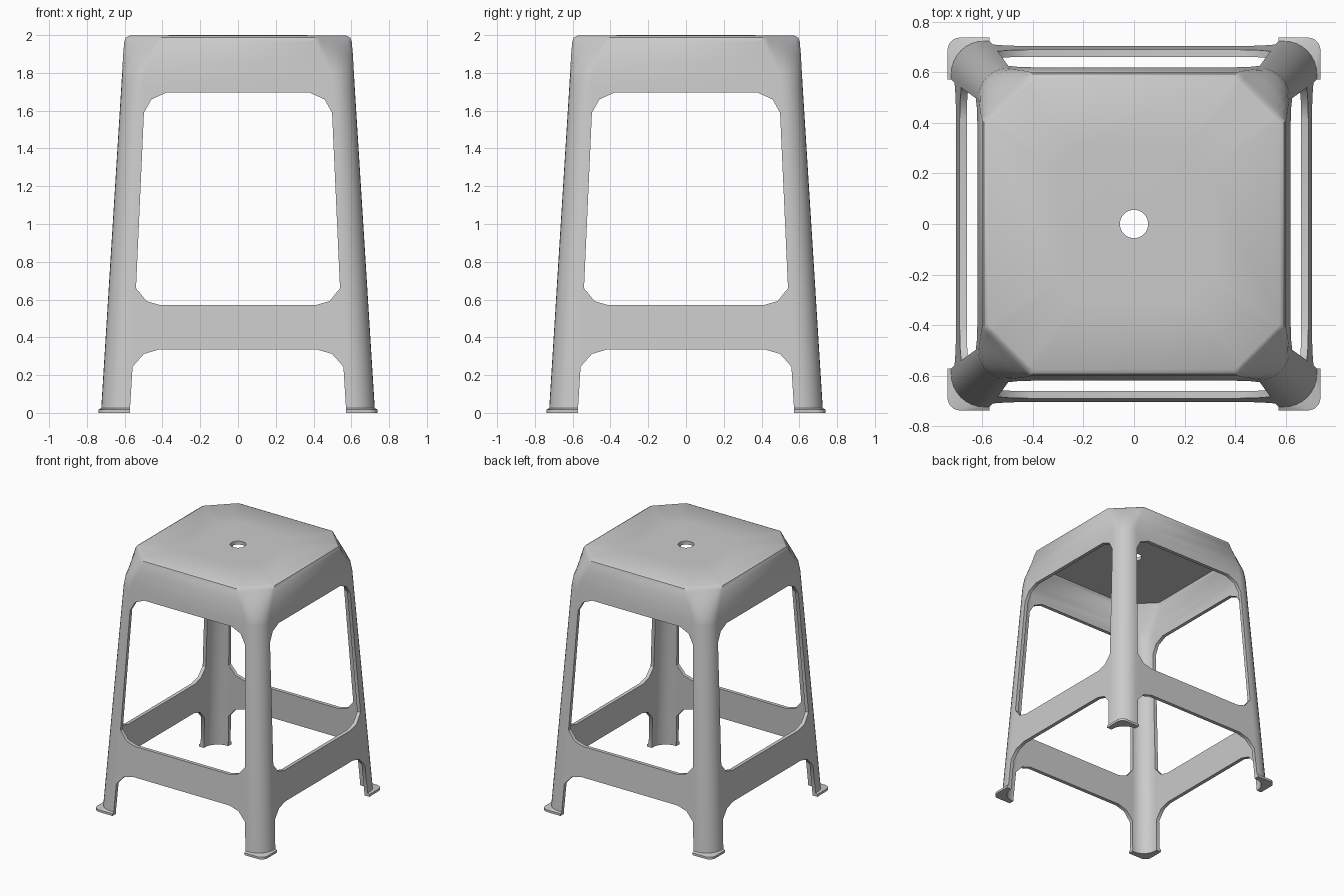
import bpy, bmesh, math

old = bpy.data.objects.get("Cube")
if old:
    bpy.data.objects.remove(old, do_unlink=True)

WALL = 0.027
ARC = 8

plastic = bpy.data.materials.new("light grey plastic")
plastic.use_nodes = True
grey = (0.6, 0.6, 0.6, 1)
plastic.diffuse_color = grey
plastic.node_tree.nodes["Principled BSDF"].inputs["Base Color"].default_value = grey


def ring(half, radius, bulge, z):
    """Square ring whose corners go from a flat chamfer (bulge 0) to an arc (bulge 1)."""
    points = []
    for corner in range(4):
        turn = corner * math.pi / 2
        for i in range(ARC + 1):
            t = i / ARC
            a = t * math.pi / 2
            x = half - radius + radius * (bulge * math.cos(a) + (1 - bulge) * (1 - t))
            y = half - radius + radius * (bulge * math.sin(a) + (1 - bulge) * t)
            points.append((x * math.cos(turn) - y * math.sin(turn),
                           x * math.sin(turn) + y * math.cos(turn), z))
    return points


def make_object(name, bm):
    bmesh.ops.recalc_face_normals(bm, faces=bm.faces)
    mesh = bpy.data.meshes.new(name)
    bm.to_mesh(mesh)
    bm.free()
    obj = bpy.data.objects.new(name, mesh)
    bpy.context.collection.objects.link(obj)
    return obj


def loft_loop(name, rings):
    """Skin the rings in order and join the last one to the first."""
    bm = bmesh.new()
    loops = [[bm.verts.new(p) for p in r] for r in rings]
    for k, low in enumerate(loops):
        high = loops[(k + 1) % len(loops)]
        for i in range(len(low)):
            j = (i + 1) % len(low)
            bm.faces.new((low[i], low[j], high[j], high[i]))
    return make_object(name, bm)


def prism(name, half_outline, turn):
    """Mirrored outline pushed through the whole stool."""
    outline = half_outline + [(-x, z) for x, z in reversed(half_outline)]
    bm = bmesh.new()
    ends = []
    for y in (-1, 1):
        ends.append([bm.verts.new((x, y, z) if not turn else (y, x, z)) for x, z in outline])
    for end in ends:
        bm.faces.new(end)
    for i in range(len(outline)):
        j = (i + 1) % len(outline)
        bm.faces.new((ends[0][i], ends[0][j], ends[1][j], ends[1][i]))
    obj = make_object(name, bm)
    obj.hide_render = True
    return obj


# Outer skin: foot flange, tapering legs, skirt, chamfered seat corners, seat
outer = [
    (0.738, 0.05, 1, 0.0),
    (0.738, 0.05, 1, 0.018),
    (0.724, 0.13, 1, 0.026),
    (0.617, 0.12, 1, 1.74),
    (0.613, 0.13, 0.9, 1.81),
    (0.608, 0.165, 0.4, 1.90),
    (0.602, 0.19, 0.05, 1.965),
    (0.594, 0.19, 0, 1.987),
    (0.575, 0.175, 0, 1.997),
    (0.30, 0.09, 0, 2.0),
    (0.056, 0.056, 1, 2.0),
]
# Inner skin, from the centre hole back down to the floor
inner = [
    (0.056, 0.056, 1, 2.0 - WALL),
    (0.565, 0.175, 0, 1.997 - WALL),
    (0.575, 0.18, 0.05, 1.945),
    (0.613 - WALL, 0.115, 0.9, 1.80),
    (0.617 - WALL, 0.105, 1, 1.74),
    (0.724 - WALL, 0.115, 1, 0.0),
]
body = loft_loop("stool_body", [ring(*r) for r in outer + inner])

# Openings above and below the stretchers on all four sides
window = [(0.41, 0.57), (0.485, 0.592), (0.54, 0.66),
          (0.498, 1.59), (0.458, 1.66), (0.38, 1.695)]
foot_gap = [(0.575, -0.1), (0.572, 0.02), (0.558, 0.245), (0.498, 0.312), (0.42, 0.335)]

for label, outline in (("window", window), ("foot_gap", foot_gap)):
    for turn in (False, True):
        cutter = prism(label + "_cutter", outline, turn)
        mod = body.modifiers.new(label, "BOOLEAN")
        mod.operation = "DIFFERENCE"
        mod.solver = "EXACT"
        mod.object = cutter
        bpy.context.view_layer.objects.active = body
        bpy.ops.object.modifier_apply(modifier=mod.name)
        bpy.data.objects.remove(cutter, do_unlink=True)

# Finish
body.data.materials.clear()
body.data.materials.append(plastic)
for face in body.data.polygons:
    face.material_index = 0
bpy.ops.object.select_all(action="DESELECT")
body.select_set(True)
bpy.context.view_layer.objects.active = body
bpy.ops.object.shade_smooth_by_angle(angle=math.radians(40))
